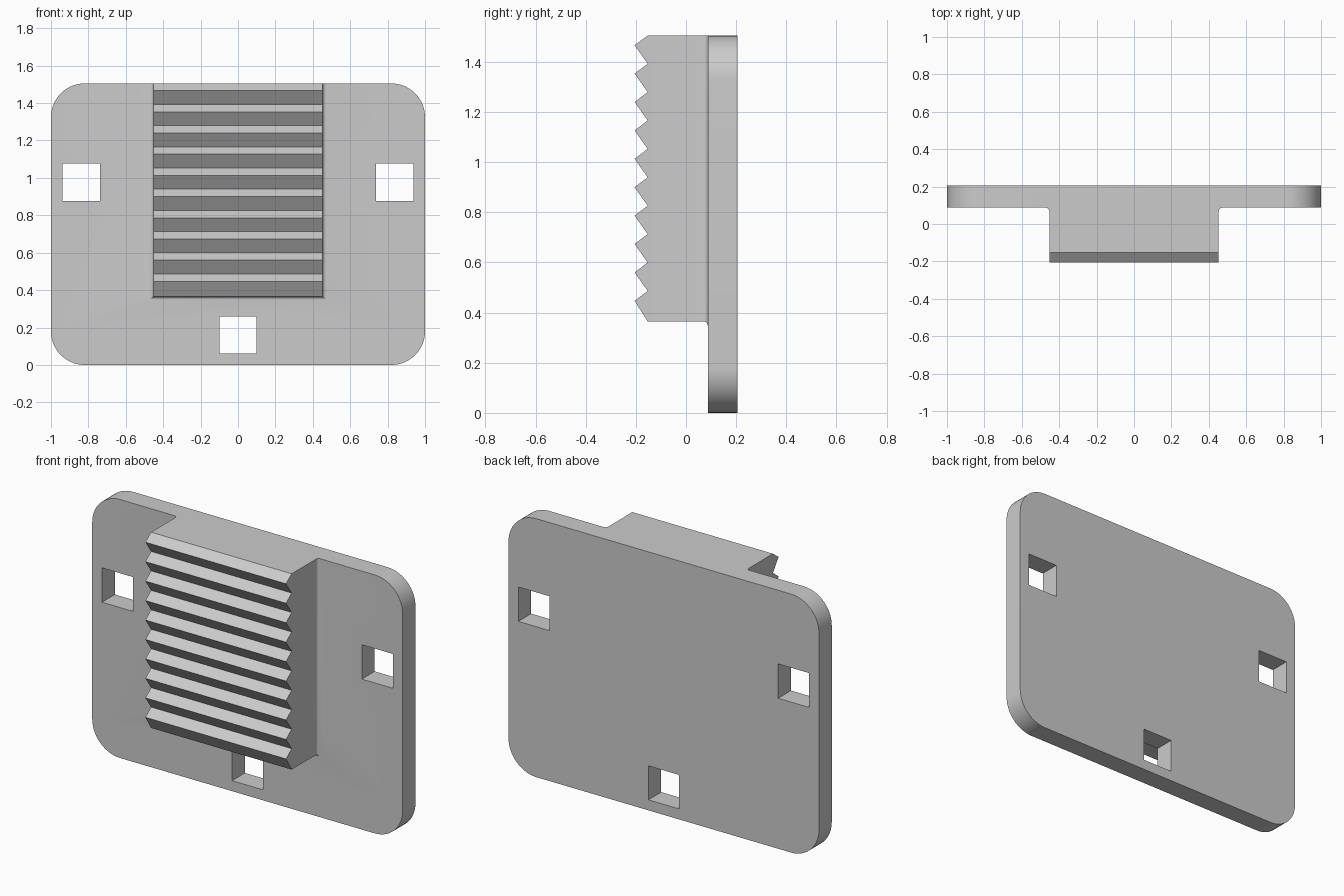
import bpy, bmesh
from math import sin, cos, pi

if "Cube" in bpy.data.objects:
    bpy.data.objects.remove(bpy.data.objects["Cube"])

TOP, FRONT, BACK = 1.505, 0.087, 0.205   # plate height and y range
HALF, BOTTOM, FACE, TIP = 0.453, 0.365, -0.153, -0.205   # ribbed block
FILLET = 0.018


def rounded_rect(x0, x1, z0, z1, r, n):
    corners = [(x1 - r, z1 - r), (x0 + r, z1 - r), (x0 + r, z0 + r), (x1 - r, z0 + r)]
    return [(cx + r * cos((q + i / n) * pi / 2), cz + r * sin((q + i / n) * pi / 2))
            for q, (cx, cz) in enumerate(corners) for i in range(n + 1)]


def square(cx, cz, h=0.1):
    return [(cx - h, cz - h), (cx + h, cz - h), (cx + h, cz + h), (cx - h, cz + h)]


# Back plate: rounded outline with three square holes, extruded
curve = bpy.data.curves.new("back_plate", 'CURVE')
curve.dimensions, curve.fill_mode = '2D', 'BOTH'
curve.extrude = (BACK - FRONT) / 2
outlines = [rounded_rect(-1, 1, 0, TOP, 0.18, 14),
            square(-0.837, 0.976), square(0.837, 0.976), square(0, 0.16, 0.099)]
for pts in outlines:
    spline = curve.splines.new('POLY')
    spline.points.add(len(pts) - 1)
    for p, (x, z) in zip(spline.points, pts):
        p.co = (x, z, 0, 1)
    spline.use_cyclic_u = True
plate = bpy.data.objects.new("back_plate", curve)
plate.rotation_euler.x = pi / 2
plate.location.y = (FRONT + BACK) / 2
bpy.context.collection.objects.link(plate)
bpy.context.view_layer.objects.active = plate
plate.select_set(True)
bpy.ops.object.convert(target='MESH')
plate = bpy.context.object
bpy.ops.object.transform_apply(location=True, rotation=True, scale=True)
bm = bmesh.new()
bm.from_mesh(plate.data)
bmesh.ops.remove_doubles(bm, verts=bm.verts, dist=1e-4)
bmesh.ops.recalc_face_normals(bm, faces=bm.faces)
bm.to_mesh(plate.data)
bm.free()

# Ribbed block: sawtooth side profile (y, z) swept across x
profile = [(FRONT - FILLET, BOTTOM), (FACE, BOTTOM)]
for i in range(10):
    tip = 0.447 + i * 0.1133
    profile += [(TIP, tip), (FACE, tip + 0.0395)]
profile[-1] = (FACE, TOP)
profile.append((FRONT - FILLET, TOP))

bm = bmesh.new()
left, right = ([bm.verts.new((x, y, z)) for y, z in profile] for x in (-HALF, HALF))
bm.faces.new(left)
bm.faces.new(right)
for i in range(len(profile) - 1):
    bm.faces.new((left[i], left[i + 1], right[i + 1], right[i]))

# Fillet flaring from the block into the plate, capped inside the plate
rings = [(FRONT - FILLET * (1 - sin(a)), FILLET * (1 - cos(a)))
         for a in (k * pi / 12 for k in range(1, 7))] + [((FRONT + BACK) / 2, FILLET)]
ring = [left[0], right[0], right[-1], left[-1]]
for y, d in rings:
    new = [bm.verts.new((x, y, z)) for x, z in
           [(-HALF - d, BOTTOM - d), (HALF + d, BOTTOM - d), (HALF + d, TOP), (-HALF - d, TOP)]]
    for i in range(4):
        j = (i + 1) % 4
        bm.faces.new((ring[i], ring[j], new[j], new[i]))
    ring = new
bm.faces.new(ring)
bmesh.ops.recalc_face_normals(bm, faces=bm.faces)
mesh = bpy.data.meshes.new("ribbed_block")
bm.to_mesh(mesh)
bm.free()
block = bpy.data.objects.new("ribbed_block", mesh)
bpy.context.collection.objects.link(block)

# Fuse block and plate into one solid
mod = plate.modifiers.new("fuse", 'BOOLEAN')
mod.operation, mod.solver, mod.object = 'UNION', 'EXACT', block
bpy.ops.object.modifier_apply(modifier=mod.name)
bpy.data.objects.remove(block)
plate.name = "ribbed_plate"
bpy.ops.object.shade_smooth_by_angle(angle=pi / 9)
